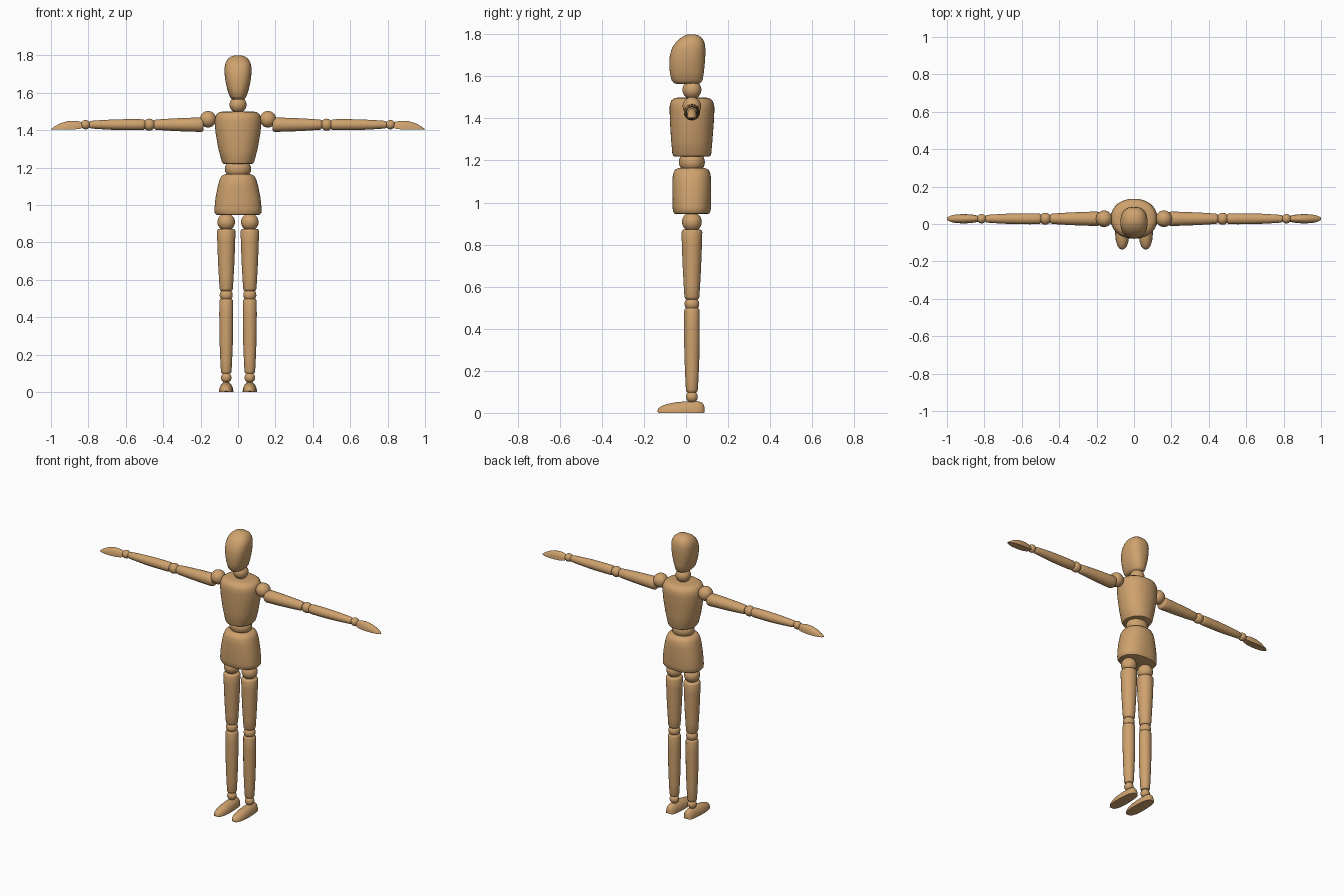
import bpy, bmesh, math
from mathutils import Vector

if "Cube" in bpy.data.objects:
    bpy.data.objects.remove(bpy.data.objects["Cube"])

YC = 0.028          # body axis, slightly behind the centre
wood = bpy.data.materials.new("tan wood")
wood.diffuse_color = (0.62, 0.36, 0.155, 1)
wood.use_nodes = True
wood.node_tree.nodes["Principled BSDF"].inputs["Base Color"].default_value = wood.diffuse_color


def sgnpow(v, p):
    return math.copysign(abs(v) ** p, v)


def loft(name, rings):
    """Skin a list of closed vertex rings and cap both ends."""
    bm = bmesh.new()
    loops = [[bm.verts.new(p) for p in ring] for ring in rings]
    n = len(loops[0])
    for a, b in zip(loops, loops[1:]):
        for i in range(n):
            j = (i + 1) % n
            bm.faces.new((a[i], a[j], b[j], b[i]))
    bm.faces.new(loops[0])
    bm.faces.new(loops[-1])
    bmesh.ops.recalc_face_normals(bm, faces=bm.faces)
    return finish(name, bm)


def finish(name, bm):
    me = bpy.data.meshes.new(name)
    bm.to_mesh(me)
    bm.free()
    me.materials.append(wood)
    ob = bpy.data.objects.new(name, me)
    bpy.context.collection.objects.link(ob)
    bpy.ops.object.select_all(action='DESELECT')
    ob.select_set(True)
    bpy.context.view_layer.objects.active = ob
    bpy.ops.object.shade_smooth_by_angle(angle=math.radians(40))
    return ob


def body(name, profile, power=2.0, n=40):
    """Upright part: profile rows are z, half width, y front, y back."""
    rings = []
    for z, rx, y0, y1 in profile:
        ring = []
        for i in range(n):
            a = 2 * math.pi * i / n
            ring.append((rx * sgnpow(math.cos(a), 2 / power),
                         (y0 + y1) / 2 + (y1 - y0) / 2 * sgnpow(math.sin(a), 2 / power), z))
        rings.append(ring)
    loft(name, rings)


def limb(name, p, q, r0, r1, bulge=0.0, n=28):
    """Tapered round limb from p to q with softened ends."""
    p, q = Vector(p), Vector(q)
    d = q - p
    u = d.normalized().orthogonal().normalized()
    v = d.normalized().cross(u)
    e = 0.012 / d.length
    rings = []
    for t, k in ((0, .78), (e * .3, .92), (e, 1), (.2, 1), (.4, 1), (.6, 1), (.8, 1),
                 (1 - e, 1), (1 - e * .3, .92), (1, .78)):
        r = (r0 + (r1 - r0) * t + bulge * math.sin(math.pi * t)) * k
        rings.append([p + d * t + (u * math.cos(a) + v * math.sin(a)) * r
                      for a in (2 * math.pi * i / n for i in range(n))])
    loft(name, rings)


def ball(name, c, r, scale=(1, 1, 1)):
    bm = bmesh.new()
    bmesh.ops.create_uvsphere(bm, u_segments=28, v_segments=16, radius=r)
    bmesh.ops.scale(bm, vec=scale, verts=bm.verts)
    bmesh.ops.translate(bm, vec=c, verts=bm.verts)
    finish(name, bm)


def dome(name, rows, place, n=16):
    """Flat-bottomed foot or hand: rows are distance, half width, base z, top z."""
    loft(name, [[place(s, w * math.cos(math.pi * i / n),
                       b + (t - b) * math.sin(math.pi * i / n) ** .85)
                 for i in range(n + 1)] for s, w, b, t in rows])


# head, chest and pelvis
body("head", [(1.564, .026, -.045, .06), (1.568, .036, -.057, .069), (1.582, .046, -.069, .079),
              (1.62, .058, -.077, .085), (1.66, .067, -.079, .089), (1.70, .072, -.077, .092),
              (1.735, .072, -.066, .092), (1.76, .067, -.05, .088), (1.78, .055, -.03, .078),
              (1.793, .038, -.008, .062), (1.799, .02, .008, .045), (1.80, .008, .018, .034)], 2.4)
body("chest", [(1.218, .068, -.05, .103), (1.221, .08, -.06, .115), (1.232, .087, -.065, .12),
               (1.30, .105, -.071, .126), (1.38, .119, -.076, .132), (1.44, .125, -.078, .135),
               (1.465, .123, -.077, .134), (1.485, .115, -.07, .126), (1.496, .10, -.055, .111),
               (1.50, .08, -.035, .091)], 2.15)
body("pelvis", [(.945, .103, -.045, .10), (.948, .117, -.056, .111), (.96, .126, -.062, .117),
                (.98, .126, -.064, .119), (1.04, .12, -.065, .12), (1.10, .108, -.065, .12),
                (1.135, .098, -.062, .117), (1.155, .088, -.053, .108), (1.165, .068, -.035, .09)], 2.3)
# neck and waist joints
ball("neck_ball", (0, YC, 1.536), .045)
ball("waist_ball", (0, YC, 1.192), .07, (1, .88, .8))

for s, side in ((-1, "right"), (1, "left")):
    # leg
    x = s * .063
    ball(side + "_hip_ball", (x, YC, .908), .047)
    limb(side + "_thigh", (x, YC, .872), (x, YC, .54), .05, .035, .002)
    ball(side + "_knee_ball", (x, YC, .518), .035)
    limb(side + "_shin", (x, YC, .498), (x, YC, .098), .037, .028, .004)
    ball(side + "_ankle_ball", (x, YC, .076), .028)
    dome(side + "_foot", [(-.135, .006, .004, .012), (-.131, .015, 0, .022), (-.118, .025, 0, .032),
                          (-.09, .034, 0, .042), (-.05, .038, 0, .05), (0, .037, 0, .055),
                          (.05, .033, 0, .056), (.072, .028, 0, .052), (.083, .021, 0, .042),
                          (.088, .012, .003, .028)],
         lambda d, w, z: (x + w, d, z))
    # arm
    za = 1.429
    ball(side + "_shoulder_ball", (s * .16, YC, 1.458), .044)
    limb(side + "_upper_arm", (s * .185, YC, za), (s * .448, YC, za), .039, .027, .002)
    ball(side + "_elbow_ball", (s * .474, YC, za), .032)
    limb(side + "_forearm", (s * .498, YC, za), (s * .795, YC, za), .029, .02, .004)
    ball(side + "_wrist_ball", (s * .815, YC, za), .025)
    dome(side + "_hand", [(.826, .012, 1.415, 1.438), (.84, .018, 1.408, 1.444), (.87, .023, 1.404, 1.45),
                          (.91, .025, 1.403, 1.449), (.95, .023, 1.402, 1.436), (.98, .017, 1.402, 1.42),
                          (.994, .01, 1.402, 1.41), (1.0, .004, 1.402, 1.405)],
         lambda d, w, z: (s * d, YC + w, z))
